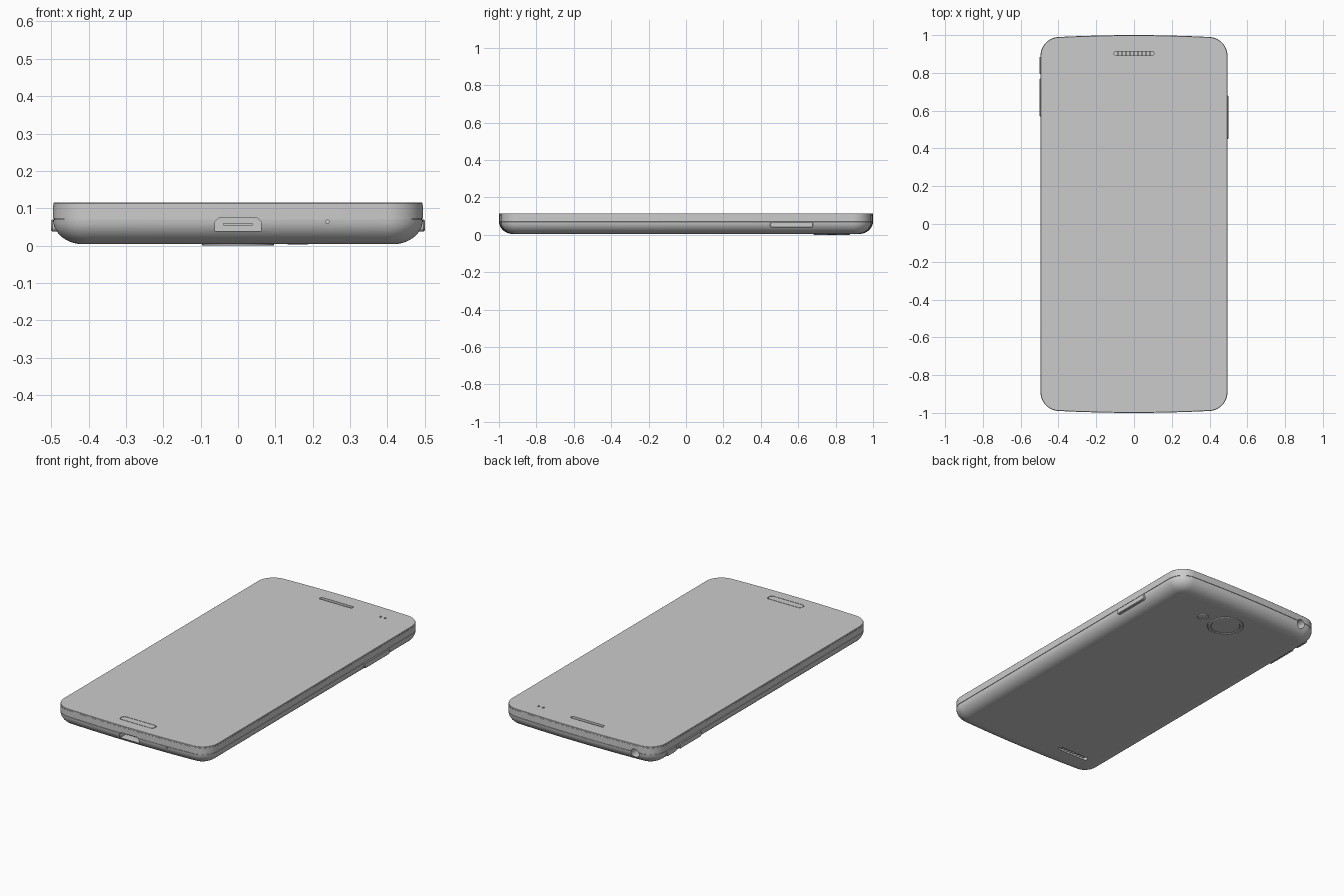
import bpy, bmesh, math
from mathutils import Vector

if "Cube" in bpy.data.objects:
    bpy.data.objects.remove(bpy.data.objects["Cube"])

HX, HY, R = 0.495, 0.99, 0.10


def loft(name, rings):
    """Skin a stack of closed point rings and cap both ends."""
    bm = bmesh.new()
    vs = [[bm.verts.new(p) for p in ring] for ring in rings]
    n = len(vs[0])
    for a, b in zip(vs, vs[1:]):
        for i in range(n):
            j = (i + 1) % n
            bm.faces.new((a[i], a[j], b[j], b[i]))
    bm.faces.new(vs[0][::-1])
    bm.faces.new(vs[-1])
    bmesh.ops.recalc_face_normals(bm, faces=bm.faces)
    me = bpy.data.meshes.new(name)
    bm.to_mesh(me)
    bm.free()
    ob = bpy.data.objects.new(name, me)
    bpy.context.collection.objects.link(ob)
    return ob


def outline(inset, z):
    """Rounded rectangle with gently bulged short ends."""
    pts, r, cx, cy = [], R - inset, HX - R, HY - R
    for k, (sx, sy) in enumerate([(1, 1), (-1, 1), (-1, -1), (1, -1)]):
        for i in range(13):
            a = math.radians(90 * k + 90 * i / 12)
            pts.append((sx * cx + r * math.cos(a), sy * cy + r * math.sin(a), z))
        if k in (0, 2):
            for i in range(1, 16):
                u = 1 - i / 8
                y = HY - inset + 0.01 * (1 - u * u)
                pts.append((sx * cx * u, sy * y, z))
    return pts


def pill(w, h, r, n=6):
    """Rounded rectangle section, w by h, in 2D."""
    pts = []
    for k, (sx, sy) in enumerate([(1, 1), (-1, 1), (-1, -1), (1, -1)]):
        for i in range(n + 1):
            a = math.radians(90 * k + 90 * i / n)
            pts.append((sx * (w / 2 - r) + r * math.cos(a), sy * (h / 2 - r) + r * math.sin(a)))
    return pts


def circle(r, n=32):
    return [(r * math.cos(2 * math.pi * i / n), r * math.sin(2 * math.pi * i / n)) for i in range(n)]


def prism(name, axis, centre, sections):
    """Loft (section, offset) pairs along a world axis."""
    c = Vector(centre)
    place = {'X': lambda u, v, d: (d, u, v), 'Y': lambda u, v, d: (u, d, v),
             'Z': lambda u, v, d: (u, v, d)}[axis]
    return loft(name, [[c + Vector(place(u, v, d)) for u, v in sec] for sec, d in sections])


def cut(targets, cutter):
    cutter.hide_render = True
    for ob in targets:
        m = ob.modifiers.new("cut", 'BOOLEAN')
        m.operation, m.solver, m.object = 'DIFFERENCE', 'EXACT', cutter
        bpy.context.view_layer.objects.active = ob
        bpy.ops.object.modifier_apply(modifier=m.name)
    bpy.data.objects.remove(cutter)


# Body shell: rounded back, seam groove, straight frame
prof = [(0.086, 0.004)]
for i in range(11):
    t = math.radians(9 * i)
    prof.append((0.08 * (1 - math.sin(t)), 0.004 + 0.066 * (1 - math.cos(t))))
prof += [(0.003, 0.0702), (0.003, 0.0725), (0, 0.0727), (0, 0.107)]
body = loft("body_shell", [outline(*p) for p in prof])

# Front glass
glass = loft("front_glass", [outline(*p) for p in [(0.001, 0.107), (0.001, 0.1135), (0.0025, 0.115)]])

# Earpiece slot and its grille bars
slot = pill(0.21, 0.022, 0.008)
cut([body, glass], prism("cutter", 'Z', (0, 0.903, 0), [(slot, 0.09), (slot, 0.13)]))
for i in range(9):
    bar = pill(0.008, 0.022, 0.002, 2)
    prism("earpiece_bar", 'Z', (-0.084 + 0.021 * i, 0.903, 0), [(bar, 0.088), (bar, 0.104)])

# Home key set in a hairline gap
cut([glass], prism("cutter", 'Z', (0, -0.915, 0),
                   [(pill(0.22, 0.044, 0.018), 0.109), (pill(0.22, 0.044, 0.018), 0.13)]))
prism("home_key", 'Z', (0, -0.915, 0),
      [(pill(0.214, 0.038, 0.016), 0.106), (pill(0.214, 0.038, 0.016), 0.115)])

# Front sensors
for x in (0.29, 0.32):
    cut([glass], prism("cutter", 'Z', (x, 0.893, 0), [(circle(0.007, 16), 0.110), (circle(0.007, 16), 0.13)]))

# Charging port
port = [(-0.062, -0.018), (0.062, -0.018), (0.062, 0.006), (0.05, 0.018), (-0.05, 0.018), (-0.062, 0.006)]
cut([body], prism("cutter", 'Y', (0, 0, 0.057), [(port, -1.05), (port, -0.93)]))
tongue = pill(0.08, 0.008, 0.003, 2)
prism("port_tongue", 'Y', (0, 0, 0.057), [(tongue, -0.965), (tongue, -0.92)])

# Microphone hole
cut([body], prism("cutter", 'Y', (0.24, 0, 0.064), [(circle(0.005, 12), -1.05), (circle(0.005, 12), -0.96)]))

# Headphone socket
cut([body], prism("cutter", 'Y', (-0.365, 0, 0.062), [(circle(0.025), 0.88), (circle(0.025), 1.05)]))

# Rear speaker slot with grille bars
rear = pill(0.2, 0.026, 0.012)
cut([body], prism("cutter", 'Z', (-0.26, -0.83, 0), [(rear, -0.02), (rear, 0.02)]))
for i in range(8):
    bar = pill(0.007, 0.026, 0.002, 2)
    prism("speaker_bar", 'Z', (-0.26 - 0.077 + 0.022 * i, -0.83, 0), [(bar, 0.011), (bar, 0.022)])

# Rear camera: raised ring, recessed lens
cut([body], prism("cutter", 'Z', (0, 0.78, 0), [(circle(0.1, 48), -0.02), (circle(0.1, 48), 0.012)]))
ring = [(0.097, 0.014), (0.097, 0.002), (0.094, 0), (0.082, 0), (0.078, 0.004)]
prism("camera_ring", 'Z', (0, 0.78, 0), [(circle(r, 48), z) for r, z in ring])

# Rear flash
cut([body], prism("cutter", 'Z', (0.16, 0.78, 0), [(circle(0.032), -0.02), (circle(0.032), 0.008)]))
prism("flash", 'Z', (0.16, 0.78, 0), [(circle(0.029), 0.01), (circle(0.029), 0.005), (circle(0.026), 0.003)])


# Side buttons: power on the right, two on the left
def button(name, side, y, length):
    a, b = pill(length, 0.032, 0.012), pill(length - 0.006, 0.026, 0.010)
    prism(name, 'X', (0, y, 0.054), [(a, side * 0.46), (a, side * 0.497), (b, side * 0.5)])


button("power_button", 1, 0.565, 0.23)
button("volume_button", -1, 0.67, 0.2)
button("camera_button", -1, 0.84, 0.09)

# Smooth shading with crisp edges
bpy.ops.object.select_all(action='DESELECT')
for ob in bpy.context.scene.objects:
    ob.select_set(True)
bpy.context.view_layer.objects.active = body
bpy.ops.object.shade_smooth_by_angle(angle=math.radians(30))
